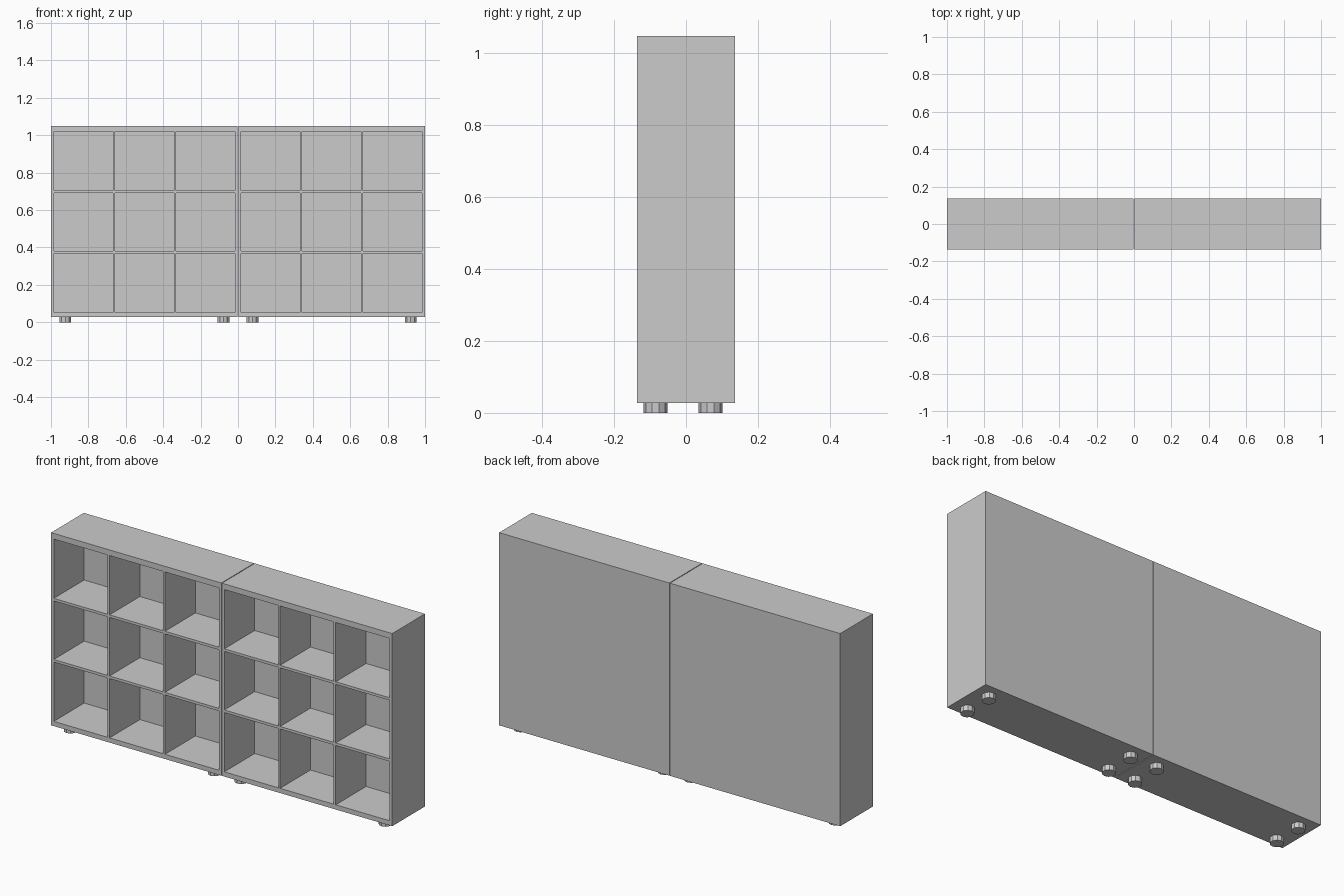
import bpy
import bmesh
from mathutils import Matrix

cube = bpy.data.objects.get("Cube")
if cube:
    bpy.data.objects.remove(cube, do_unlink=True)

# One plain grey for everything
grey = bpy.data.materials.new("plain grey")
grey.use_nodes = True
grey.diffuse_color = (0.6, 0.6, 0.6, 1)
grey.node_tree.nodes["Principled BSDF"].inputs["Base Color"].default_value = (0.6, 0.6, 0.6, 1)

FRONT, BACK = -0.137, 0.137
FLOOR, TOP = 0.028, 1.049
CELL_DEPTH = 0.254
# Edges of the uprights and shelves, from outer face to outer face
UPRIGHTS = [0.002, 0.016, 0.332, 0.343, 0.657, 0.669, 0.984, 1.0]
SHELVES = [FLOOR, 0.053, 0.367, 0.381, 0.691, 0.705, 1.019, TOP]


def finish(bm, name):
    bmesh.ops.recalc_face_normals(bm, faces=bm.faces)
    mesh = bpy.data.meshes.new(name)
    bm.to_mesh(mesh)
    bm.free()
    mesh.materials.append(grey)
    obj = bpy.data.objects.new(name, mesh)
    bpy.context.collection.objects.link(obj)
    return obj


def shelf_unit(name, side):
    """Front grid with every cell pushed in, wrapped by an outer shell."""
    bm = bmesh.new()
    xs = sorted(side * x for x in UPRIGHTS)
    grid = [[bm.verts.new((x, FRONT, z)) for z in SHELVES] for x in xs]
    cells = []
    for i in range(len(xs) - 1):
        for j in range(len(SHELVES) - 1):
            face = bm.faces.new((grid[i][j], grid[i + 1][j],
                                 grid[i + 1][j + 1], grid[i][j + 1]))
            if i % 2 and j % 2:
                cells.append(face)
    bm.normal_update()
    # Outer sides and back
    rim = [e for e in bm.edges if e.is_boundary]
    shell = bmesh.ops.extrude_edge_only(bm, edges=rim)["geom"]
    for v in shell:
        if isinstance(v, bmesh.types.BMVert):
            v.co.y = BACK
    bmesh.ops.holes_fill(bm, edges=[e for e in bm.edges if e.is_boundary], sides=0)
    # Open compartments
    bm.normal_update()
    bmesh.ops.inset_individual(bm, faces=cells, thickness=0, depth=-CELL_DEPTH)
    return finish(bm, name)


def foot(name, x, y):
    bm = bmesh.new()
    bmesh.ops.create_cone(bm, cap_ends=True, segments=10, radius1=0.033,
                          radius2=0.033, depth=FLOOR,
                          matrix=Matrix.Translation((x, y, FLOOR / 2)))
    return finish(bm, name)


for side, label in ((1, "left"), (-1, "right")):
    shelf_unit(label + "_shelf_unit", side)
    for x, place in ((0.078, "inner"), (0.923, "outer")):
        for y, end in ((-0.085, "front"), (0.068, "back")):
            foot(f"{label}_{place}_{end}_foot", side * x, y)
